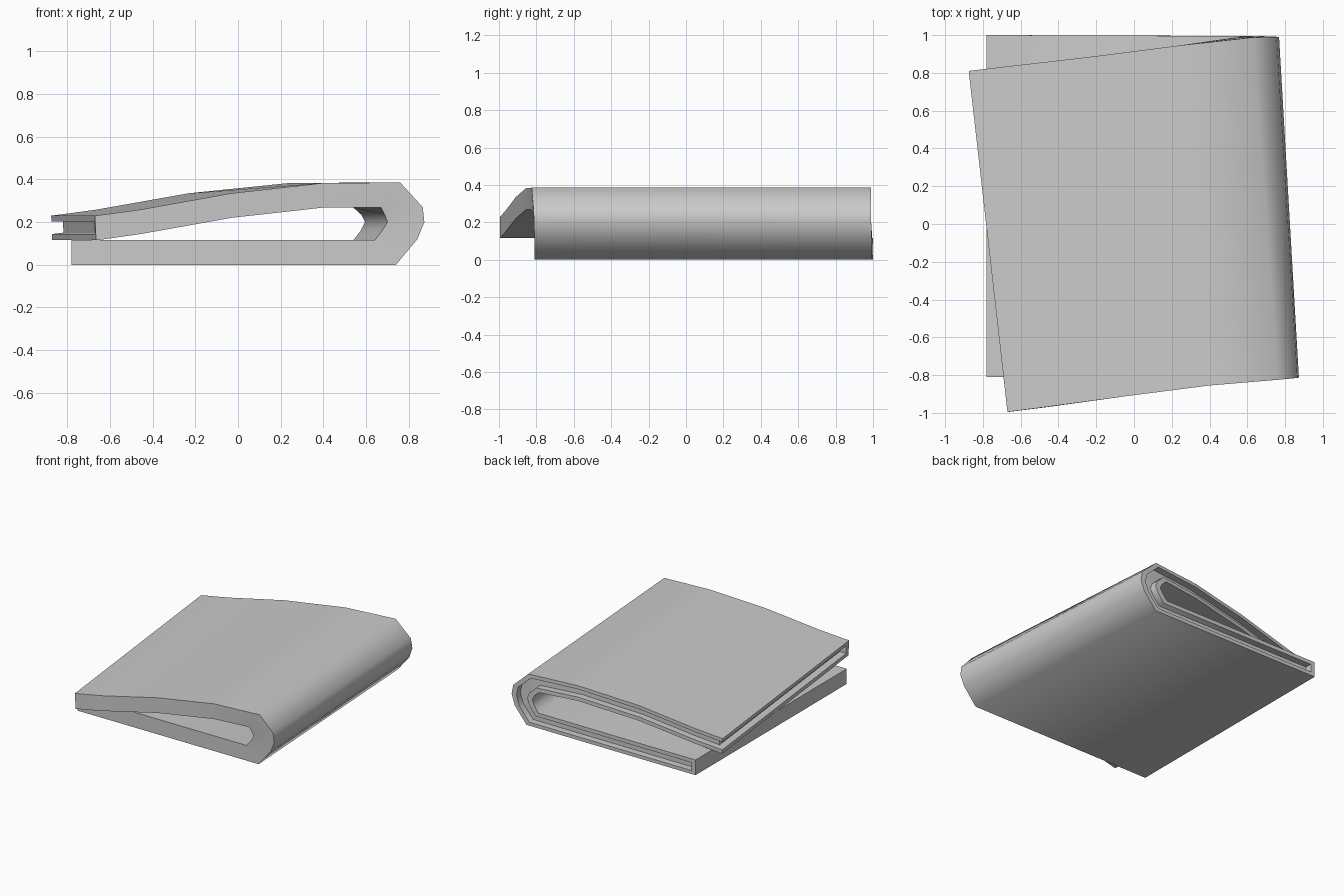
import bpy, bmesh, math
from mathutils import Vector

if "Cube" in bpy.data.objects:
    bpy.data.objects.remove(bpy.data.objects["Cube"])

# Fold profile, from the lower slab's free end round the spine to the flap's end:
# outer x, outer z, inner x, inner z, front y, back y, x shift at the back edge
S = [
    (-.78, .00, -.78, .115, -.81, 1.00, 0),
    (-.745, .00, -.745, .115, -.81, 1.00, 0),
    (.74, .00, .64, .115, -.81, .995, -.10),
    (.84, .12, .675, .16, -.81, .993, -.10),
    (.873, .20, .70, .20, -.813, .99, -.105),
    (.865, .27, .687, .235, -.815, .99, -.11),
    (.76, .385, .67, .268, -.825, .988, -.13),
    (.40, .383, .40, .268, -.855, .945, -.16),
    (-.03, .335, -.03, .22, -.91, .885, -.20),
    (-.46, .258, -.45, .145, -.968, .835, -.205),
    (-.622, .236, -.617, .121, -.989, .816, -.205),
    (-.67, .23, -.665, .115, -.995, .81, -.205),
]
LAYER = (0, .23, .75, 1)          # outer sheet, filling, inner sheet
DEPTH = (0, .02, .972, 1)         # front wall, body, recessed back edge
N = (len(S) - 1, 3, 3)


def point(i, k, j):
    ox, oz, ix, iz, yf, yb, dx = S[i]
    a, t = LAYER[k], DEPTH[j]
    return Vector((ox + (ix - ox) * a + dx * t, yf + (yb - yf) * t, oz + (iz - oz) * a))


def solid(c):
    if any(v < 0 or v >= n for v, n in zip(c, N)):
        return False
    i, k, j = c
    if k == 1 and j == 2 and i >= 1:          # groove along the back edge
        return False
    if k == 1 and i == N[0] - 1 and j >= 1:   # groove in the flap's end
        return False
    return True


# Folded sheet: keep only the boundary faces of the solid cells
bm = bmesh.new()
verts = {}


def vert(key):
    if key not in verts:
        verts[key] = bm.verts.new(point(*key))
    return verts[key]


for i in range(N[0]):
    for k in range(3):
        for j in range(3):
            c = (i, k, j)
            if not solid(c):
                continue
            for axis in range(3):
                for side in (0, 1):
                    nb = list(c)
                    nb[axis] += 1 if side else -1
                    if solid(nb):
                        continue
                    b, d = [n for n in range(3) if n != axis]
                    quad = []
                    for u, v in ((0, 0), (1, 0), (1, 1), (0, 1)):
                        key = list(c)
                        key[axis] += side
                        key[b] += u
                        key[d] += v
                        quad.append(vert(tuple(key)))
                    bm.faces.new(quad)
bmesh.ops.recalc_face_normals(bm, faces=bm.faces)
mesh = bpy.data.meshes.new("folded_cloth")
bm.to_mesh(mesh)
bm.free()
obj = bpy.data.objects.new("folded_cloth", mesh)
bpy.context.collection.objects.link(obj)

# Smooth spine, sharp rims
bpy.context.view_layer.objects.active = obj
obj.select_set(True)
bpy.ops.object.shade_smooth_by_angle(angle=math.radians(60))
